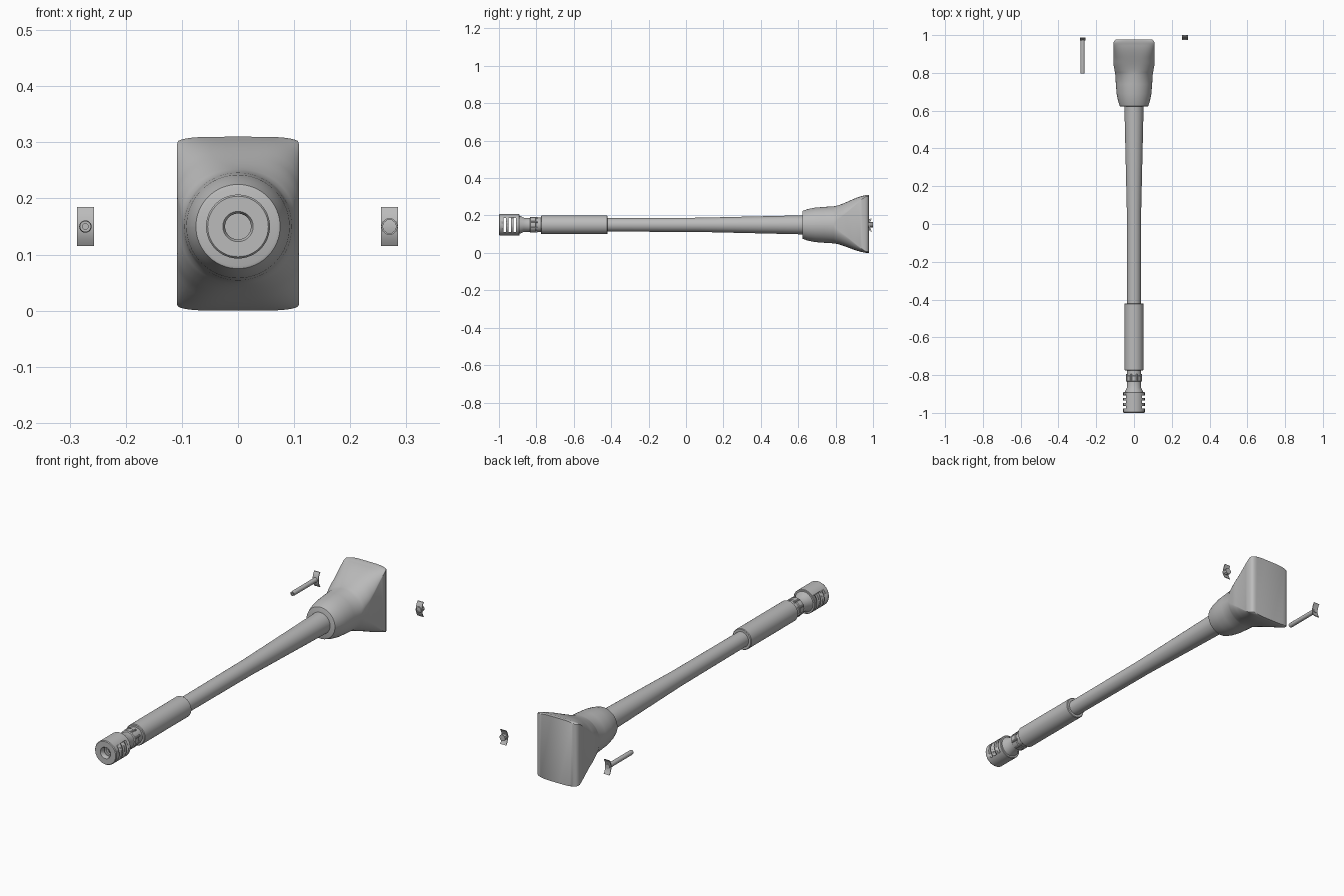
import bpy, bmesh, math
from mathutils import Vector

if "Cube" in bpy.data.objects:
    bpy.data.objects.remove(bpy.data.objects["Cube"])

CZ = 0.15  # height of the barrel axis
grey = bpy.data.materials.new("plain_grey")
grey.diffuse_color = (0.5, 0.5, 0.5, 1)
grey.use_nodes = True
grey.node_tree.nodes["Principled BSDF"].inputs["Base Color"].default_value = grey.diffuse_color


def finish(name, bm, angle=35):
    bmesh.ops.recalc_face_normals(bm, faces=bm.faces)
    me = bpy.data.meshes.new(name)
    bm.to_mesh(me)
    bm.free()
    ob = bpy.data.objects.new(name, me)
    bpy.context.collection.objects.link(ob)
    me.materials.append(grey)
    bpy.ops.object.select_all(action='DESELECT')
    ob.select_set(True)
    bpy.context.view_layer.objects.active = ob
    bpy.ops.object.shade_smooth_by_angle(angle=math.radians(angle))
    return ob


def loft(name, rings, closed=False, angle=35):
    """Skin a list of point rings; cap the ends unless the profile is closed."""
    bm = bmesh.new()
    loops = [[bm.verts.new(p) for p in r] for r in rings]
    n = len(loops[0])
    pairs = list(zip(loops, loops[1:]))
    if closed:
        pairs.append((loops[-1], loops[0]))
    for a, b in pairs:
        for i in range(n):
            j = (i + 1) % n
            bm.faces.new((a[i], a[j], b[j], b[i]))
    if not closed:
        bm.faces.new(loops[0])
        bm.faces.new(loops[-1])
    return finish(name, bm, angle)


def turned(name, profile, x=0, z=CZ, n=48, closed=False):
    """Turn (y, radius) pairs about a line along y."""
    rings = [[(x + r * math.cos(2 * math.pi * i / n), y, z + r * math.sin(2 * math.pi * i / n))
              for i in range(n)] for y, r in profile]
    return loft(name, rings, closed)


def box(name, centre, size):
    bm = bmesh.new()
    bmesh.ops.create_cube(bm, size=1)
    for v in bm.verts:
        v.co = Vector([c + a * s for c, a, s in zip(centre, v.co, size)])
    return finish(name, bm)


# Barrel with a straight front half and a tapered rear half, and its thick sleeve
turned("barrel", [(-0.43, 0.036), (0.07, 0.038), (0.63, 0.051)])
turned("barrel_sleeve", [(-0.775, 0.047), (-0.772, 0.05), (-0.423, 0.05), (-0.42, 0.047)])

# Neck between sleeve and muzzle brake, with a bolted collar
turned("muzzle_neck", [(-0.895, 0.048), (-0.885, 0.047), (-0.868, 0.038), (-0.835, 0.037),
                       (-0.832, 0.042), (-0.805, 0.042), (-0.802, 0.038), (-0.77, 0.038)])
for k in range(8):
    a = math.pi * (k + 0.5) / 4
    turned("collar_bolt", [(-0.83, 0.005), (-0.795, 0.005)],
           0.04 * math.cos(a), CZ + 0.04 * math.sin(a), 8)

# Muzzle brake: hollow turned body cut through by three side slots
brake = turned("muzzle_brake", [(-0.996, 0.057), (-1.0, 0.054), (-1.0, 0.027), (-0.993, 0.023),
                                (-0.9, 0.023), (-0.89, 0.03), (-0.89, 0.055), (-0.892, 0.057)],
               closed=True)
for k in range(3):
    slot = box("slot_cutter", (0, -0.969 + 0.027 * k, CZ), (0.2, 0.013, 0.074))
    slot.hide_render = True
    slot.hide_viewport = True
    mod = brake.modifiers.new("slot", 'BOOLEAN')
    mod.object = slot
    mod.operation = 'DIFFERENCE'
    mod.solver = 'EXACT'


# Mantlet: round at the front, flaring into a tall block with flat cheeks
def section(y, hx, up, down, flat, k, m, n=32):
    pts = []
    for side, h in ((1, up), (-1, down)):
        for i in range(n + 1):
            u = -side * math.cos(math.pi * i / n)
            base = flat * h
            arch = max(0.0, 1 - abs(u) ** k) ** (1 / m)
            zz = base + (h - base) * arch
            if flat == 0 and i in (0, n):
                zz = 0.0005
            pts.append((hx * u, y, CZ + side * zz))
    return pts


rings = [section(y, r, r, r, 0, 2, 2) for y, r in
         ((0.622, 0.07), (0.624, 0.075), (0.65, 0.084), (0.69, 0.092), (0.74, 0.096), (0.79, 0.099))]
STEPS = 14
for i in range(1, STEPS + 1):
    t = i / STEPS
    y = 0.79 + 0.165 * t
    flare = t * t * (3 - 2 * t) * 0.55 + t * 0.45
    hx = 0.099 + 0.0095 * min(1, t * 3)
    rings.append(section(y, hx, 0.099 + 0.058 * flare, 0.099 + 0.049 * flare,
                         0.94 * t ** 0.65, 2 + 3 * t, 2 - 0.7 * min(1, t * 2)))
for y, hx in ((0.964, 0.107), (0.971, 0.103), (0.976, 0.096), (0.978, 0.086)):
    rings.append(section(y, hx, 0.16, 0.15, 0.95, 5, 1.3))
loft("mantlet", rings, angle=30)


# Curved mounting plates that carry the small side fittings
def curved_plate(name, x, width, y, bow):
    rings = []
    for i in range(13):
        s = i / 6 - 1
        yy = y + bow * s * s
        z = CZ + 0.035 * s
        rings.append([(x - width / 2, yy, z), (x + width / 2, yy, z),
                      (x + width / 2, yy + 0.004, z), (x - width / 2, yy + 0.004, z)])
    loft(name, rings)


# Left fitting: small secondary gun
curved_plate("gun_plate", -0.272, 0.03, 0.972, 0.012)
turned("small_gun", [(0.81, 0.011), (0.798, 0.01), (0.798, 0.005), (0.815, 0.005),
                     (0.815, 0.0001), (0.98, 0.0001), (0.98, 0.011)], -0.272, CZ, 20, closed=True)

# Right fitting: sight tube with a faceted rim
curved_plate("sight_plate", 0.27, 0.031, 0.978, 0.012)
turned("sight_tube", [(0.974, 0.015), (0.974, 0.012), (0.98, 0.012), (0.98, 0.0001),
                      (1.0, 0.0001), (1.0, 0.015)], 0.27, CZ, 10, closed=True)
